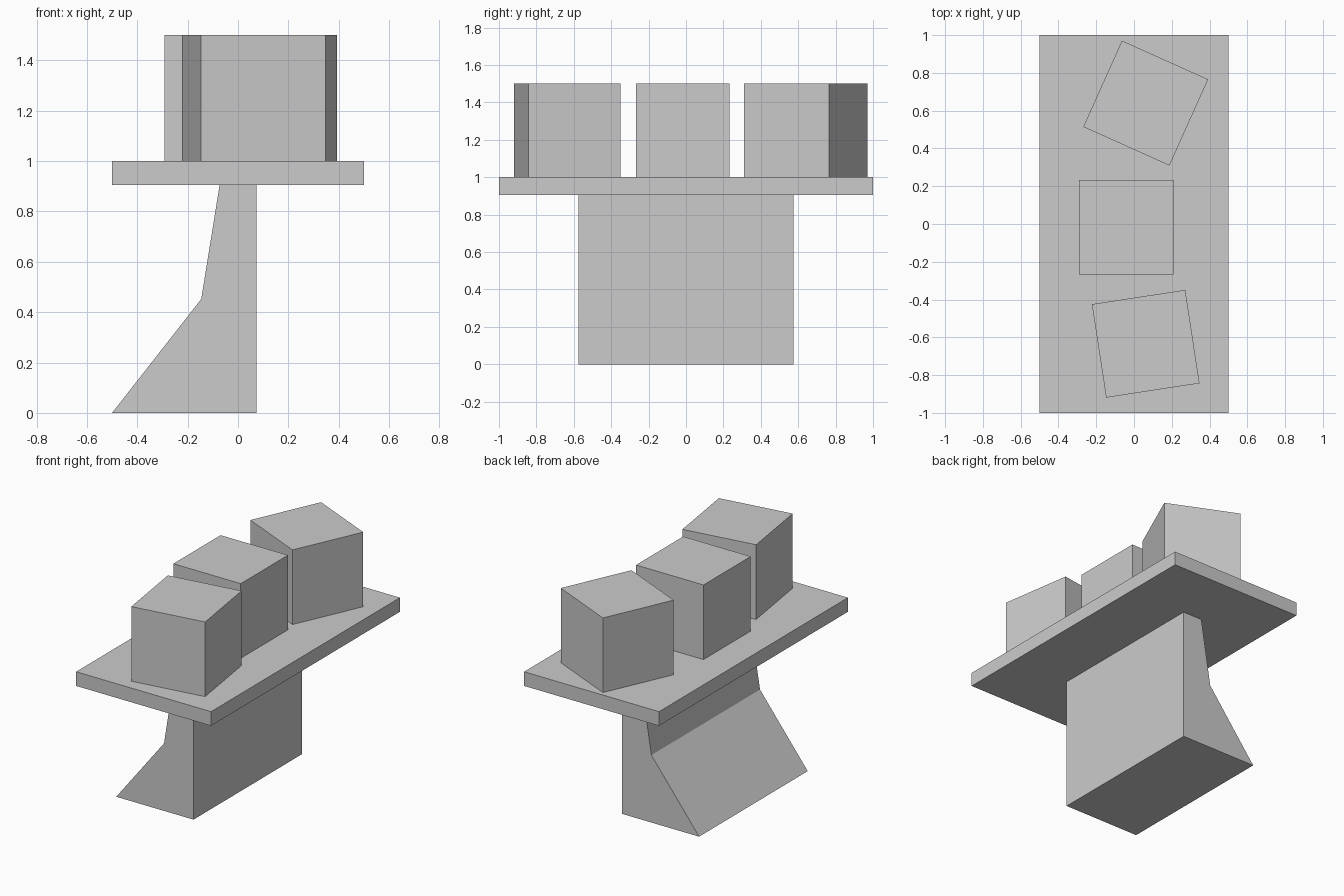
import bpy
import bmesh
import math

if "Cube" in bpy.data.objects:
    bpy.data.objects.remove(bpy.data.objects["Cube"])


def box(name, centre, size, angle=0.0):
    bpy.ops.mesh.primitive_cube_add(size=1, location=centre,
                                    rotation=(0, 0, math.radians(angle)))
    obj = bpy.context.object
    obj.name = name
    obj.scale = size
    bpy.ops.object.transform_apply(location=False, rotation=False, scale=True)
    return obj


def extrude_profile(name, profile, half_width):
    """Extrude an (x, z) profile symmetrically along y."""
    bm = bmesh.new()
    face = bm.faces.new([bm.verts.new((x, -half_width, z)) for x, z in profile])
    out = bmesh.ops.extrude_face_region(bm, geom=[face])
    verts = [v for v in out["geom"] if isinstance(v, bmesh.types.BMVert)]
    bmesh.ops.translate(bm, verts=verts, vec=(0, 2 * half_width, 0))
    bmesh.ops.recalc_face_normals(bm, faces=bm.faces)
    mesh = bpy.data.meshes.new(name)
    bm.to_mesh(mesh)
    bm.free()
    obj = bpy.data.objects.new(name, mesh)
    bpy.context.collection.objects.link(obj)
    return obj


SLAB_BOTTOM, SLAB_TOP = 0.905, 1.0

# Pedestal with a flared foot on one side
extrude_profile("pedestal", [(-0.5, 0), (0.073, 0), (0.073, SLAB_BOTTOM),
                             (-0.073, SLAB_BOTTOM), (-0.146, 0.452)], 0.575)

# Flat top slab
box("table_top", (0, 0, (SLAB_BOTTOM + SLAB_TOP) / 2),
    (1, 2, SLAB_TOP - SLAB_BOTTOM))

# Three loosely placed cubes on the slab
CUBE = 0.5
for name, x, y, angle in [("front_cube", 0.062, -0.634, 8.7),
                          ("middle_cube", -0.042, -0.018, 0),
                          ("back_cube", 0.062, 0.64, -24.2)]:
    box(name, (x, y, SLAB_TOP + CUBE / 2), (CUBE, CUBE, CUBE), angle)
